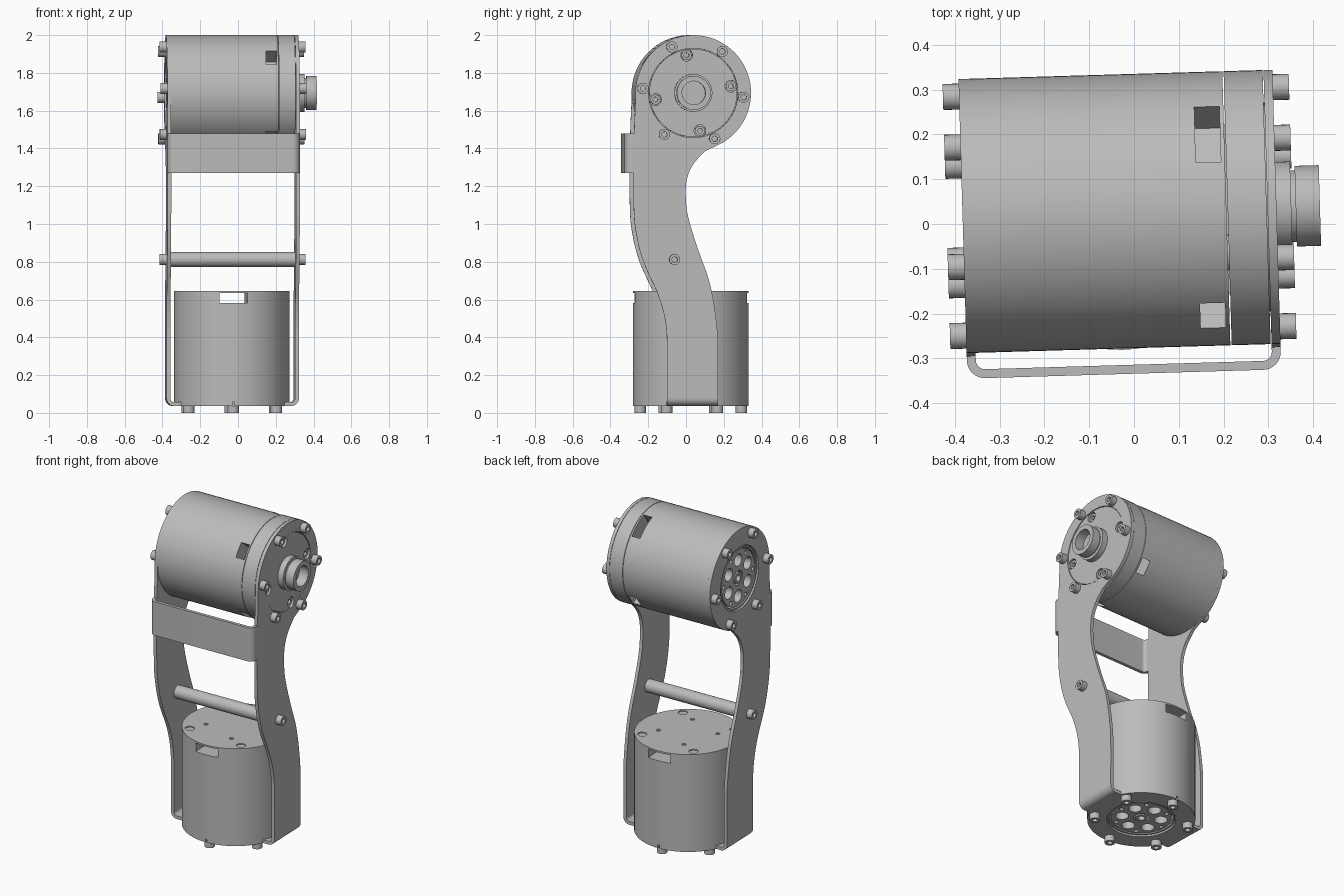
import bpy, bmesh, math
from mathutils import Vector, Matrix

if "Cube" in bpy.data.objects:
    bpy.data.objects.remove(bpy.data.objects["Cube"])

grey = bpy.data.materials.new("machined_grey")
grey.use_nodes = True
grey.diffuse_color = (0.5, 0.5, 0.5, 1)
grey.node_tree.nodes["Principled BSDF"].inputs["Base Color"].default_value = (0.5, 0.5, 0.5, 1)

X, Y, Z = Vector((1, 0, 0)), Vector((0, 1, 0)), Vector((0, 0, 1))
LEFT, RIGHT, THICK = -0.382, 0.319, 0.02      # outer faces of the two side plates
R = 0.306                                     # motor radius
BASE = 0.037                                  # underside of the bracket
HEAD = Vector((0, 0.029, 1.694))              # upper motor axis
FOOT = Vector((-0.032, 0.026, 0))             # lower motor axis
parts = []


def finish(name, bm):
    bmesh.ops.remove_doubles(bm, verts=bm.verts, dist=1e-5)
    bmesh.ops.recalc_face_normals(bm, faces=bm.faces)
    mesh = bpy.data.meshes.new(name)
    bm.to_mesh(mesh)
    bm.free()
    mesh.materials.append(grey)
    ob = bpy.data.objects.new(name, mesh)
    bpy.context.collection.objects.link(ob)
    parts.append(ob)
    return ob


def place(origin, axis):
    """Matrix that takes +z to the axis; sideways x and y stay on world axes."""
    if abs(axis.z) > 0.5:
        side = X
    else:
        side = Y if abs(axis.x) > 0.5 else X
    return Matrix.Translation(origin) @ Matrix((side, axis.cross(side), axis)).transposed().to_4x4()


def lathe(name, profile, origin, axis, sides=72):
    """Revolve a closed (radius, height) profile."""
    bm = bmesh.new()
    m = place(origin, axis)
    rings = []
    for i in range(sides):
        a = math.tau * i / sides
        rings.append([bm.verts.new(m @ Vector((r * math.cos(a), r * math.sin(a), h))) for r, h in profile])
    n = len(profile)
    for i in range(sides):
        p, q = rings[i], rings[(i + 1) % sides]
        for j in range(n):
            k = (j + 1) % n
            if profile[j][0] + profile[k][0] > 0:
                bm.faces.new((p[j], q[j], q[k], p[k]))
    return finish(name, bm)


def prism(name, outline, m, depth):
    """Extrude a flat outline along the local z of a matrix."""
    bm = bmesh.new()
    face = bm.faces.new([bm.verts.new(m @ Vector((u, v, 0))) for u, v in outline])
    new = bmesh.ops.extrude_face_region(bm, geom=[face])["geom"]
    shift = (m.to_3x3() @ Z) * depth
    bmesh.ops.translate(bm, verts=[g for g in new if isinstance(g, bmesh.types.BMVert)], vec=shift)
    return finish(name, bm)


def cutter_holes(spots, axis, radius, depth):
    bm = bmesh.new()
    for s in spots:
        bmesh.ops.create_cone(bm, cap_ends=True, segments=24, radius1=radius, radius2=radius,
                              depth=depth, matrix=place(s, axis))
    return finish("cutter", bm)


def cutter_box(center, axis, size):
    bm = bmesh.new()
    bmesh.ops.create_cube(bm, size=1, matrix=place(center, axis) @ Matrix.Diagonal((*size, 1)))
    return finish("cutter", bm)


def cut(ob, cutter, operation='DIFFERENCE'):
    mod = ob.modifiers.new("cut", 'BOOLEAN')
    mod.object, mod.operation, mod.solver = cutter, operation, 'EXACT'
    bpy.context.view_layer.objects.active = ob
    bpy.ops.object.modifier_apply(modifier=mod.name)
    parts.remove(cutter)
    bpy.data.objects.remove(cutter)


def screw(name, base, axis, radius=0.029, height=0.036):
    bm = bmesh.new()
    bmesh.ops.create_cone(bm, cap_ends=True, segments=24, radius1=radius, radius2=radius, depth=height,
                          matrix=place(base + axis * height / 2, axis))
    bm.normal_update()
    cap = [max(bm.faces, key=lambda f: f.calc_center_median().dot(axis))]
    bmesh.ops.inset_individual(bm, faces=cap, thickness=radius * 0.5)
    bmesh.ops.inset_individual(bm, faces=cap, thickness=0.0005, depth=-height * 0.6)
    finish(name, bm)


def circle(center, u, v, radius, count, start):
    for i in range(count):
        a = math.radians(start) + math.tau * i / count
        yield center + radius * (u * math.cos(a) + v * math.sin(a))


def smooth(points, steps=6):
    """Catmull-Rom curve through the points."""
    p = [Vector(q) for q in points]
    p = [2 * p[0] - p[1]] + p + [2 * p[-1] - p[-2]]
    out = []
    for a, b, c, d in zip(p, p[1:], p[2:], p[3:]):
        for i in range(steps):
            t = i / steps
            out.append(0.5 * (2 * b + (c - a) * t + (2 * a - 5 * b + 4 * c - d) * t ** 2
                              + (3 * b - a - 3 * c + d) * t ** 3))
    return out + [p[-2]]


def motor(name, origin, axis, length, u, v):
    """Motor can with a recessed spoked rotor at its base."""
    body = lathe(name + "_body", [(0, 0.04), (0.195, 0.04), (0.195, 0), (R, 0), (R, length), (0, length)],
                 origin, axis)
    rotor = lathe(name + "_rotor", [(0.045, 0), (0.172, 0), (0.172, 0.05), (0.045, 0.05)], origin - axis * 0.01, axis)
    cut(rotor, cutter_holes(list(circle(origin, u, v, 0.112, 6, 30)), axis, 0.038, 0.2))
    cut(rotor, cutter_holes(list(circle(origin, u, v, 0.15, 6, 0)), axis, 0.012, 0.2))
    lathe(name + "_rotor_ring", [(0.18, 0), (0.19, 0), (0.19, 0.05), (0.18, 0.05)], origin - axis * 0.012, axis)
    lathe(name + "_shaft", [(0.02, 0), (0.036, 0), (0.036, 0.05), (0.02, 0.05)], origin - axis * 0.012, axis, 32)
    return body


# Side plates: round head on an S-shaped arm
head_arc = [(HEAD.y + R * math.cos(a), HEAD.z + R * math.sin(a))
            for a in (math.radians(-62 + 242 * i / 48) for i in range(49))]
front_edge = smooth([(-0.277, 1.66), (-0.285, 1.45), (-0.287, 1.12), (-0.275, 0.96), (-0.235, 0.8),
                     (-0.155, 0.62), (-0.118, 0.48), (-0.11, 0.35), (-0.11, 0.08)])
back_edge = smooth([(0.16, 0.08), (0.16, 0.35), (0.155, 0.45), (0.135, 0.6), (0.107, 0.72), (0.06, 0.85),
                    (0.012, 1.0), (-0.008, 1.1), (-0.008, 1.22), (0.025, 1.31), (0.09, 1.385)])
outline = head_arc + front_edge + back_edge
for side, x, hole in (("right", LEFT, 0.195), ("left", RIGHT - THICK, 0.236)):
    plate = prism(side + "_side_plate", outline, place(Vector((x, 0, 0)), X), THICK)
    cut(plate, lathe("cutter", [(0, -1), (hole, -1), (hole, 1), (0, 1)], HEAD, X))


# Bent sheet channels joining the plates
def channel(name, m, leg, depth, bend=0.04):
    def run(inset):
        r = bend - inset
        left = [(LEFT + bend - r * math.cos(a), bend - r * math.sin(a))
                for a in (math.pi / 2 * i / 8 for i in range(9))]
        right = [(LEFT + RIGHT - u, w) for u, w in reversed(left)]
        return [(LEFT + inset, leg)] + left + right + [(RIGHT - inset, leg)]
    return prism(name, run(0) + run(THICK)[::-1], m, depth)


channel("front_strap", Matrix.Translation((0, -0.334, 1.27)), 0.06, 0.21)
upright = Matrix.Translation((0, 0.16, BASE)) @ Matrix.Rotation(math.pi / 2, 4, 'X')
base = channel("base_bracket", upright, 0.045, 0.27)
foot = FOOT + Z * BASE
cut(base, lathe("cutter", [(0, 0), (R, 0), (R, THICK), (0, THICK)], foot, Z), 'UNION')
cut(base, lathe("cutter", [(0, -1), (0.195, -1), (0.195, 1), (0, 1)], foot, Z))
cut(base, cutter_box(foot + Y * R, Z, (0.012, 0.12, 0.1)))
cut(base, cutter_box(foot - Y * R, Z, (0.012, 0.12, 0.1)))

# Lower motor, with a cable slot through it and holes in its lid
low = motor("lower_motor", foot + Z * THICK, Z, 0.645 - BASE - THICK, X, Y)
cut(low, cutter_box(FOOT + Z * 0.609, Z, (0.15, 1, 0.052)))
lid = FOOT + Z * 0.645
cut(low, cutter_holes(list(circle(lid, X, Y, 0.262, 4, 40)), Z, 0.027, 0.012))
cut(low, cutter_holes(list(circle(lid, X, Y, 0.17, 4, 25)), Z, 0.013, 0.016))

# Upper motor, with four cable slots near its cover
high = motor("upper_motor", HEAD + X * (LEFT + THICK), X, 0.569, Y, Z)
for angle, width in ((56, 0.15), (236, 0.15), (142, 0.09), (322, 0.09)):
    a = math.radians(angle)
    out = Vector((0, math.cos(a), math.sin(a)))
    slot = cutter_box(HEAD + X * 0.17 + out * 0.29, out, (0.056, width, 0.16))
    cut(high, slot)

# Output cover, hub and recessed cover screws
cover = lathe("output_cover", [(0, 0), (R, 0), (R, 0.087), (0.233, 0.087), (0.233, 0.106), (0, 0.106)],
              HEAD + X * 0.21, X)
face = HEAD + X * 0.316
cut(cover, cutter_holes(list(circle(face, Y, Z, 0.203, 4, 100)), X, 0.031, 0.08))
for spot in circle(face - X * 0.04, Y, Z, 0.203, 4, 100):
    screw("cover_screw", spot, X, 0.026, 0.03)
lathe("output_hub", [(0, -0.01), (0.1, -0.01), (0.1, 0.036), (0.08, 0.036), (0.08, 0.046), (0.09, 0.046),
                     (0.09, 0.1), (0.062, 0.1), (0.062, 0.04), (0, 0.04)], face, X)

# Mounting screws
for spot in circle(HEAD, Y, Z, 0.268, 6, -5):
    screw("left_mount_screw", spot + X * RIGHT, X)
    screw("right_mount_screw", spot + X * LEFT, -X)
for spot in circle(foot, X, Y, 0.268, 6, 30):
    screw("base_mount_screw", spot, -Z, 0.03, BASE)

# Cross rod and its end screws
rod = Vector((0, -0.07, 0.812))
lathe("cross_rod", [(0, 0), (0.04, 0), (0.04, RIGHT - LEFT - 2 * THICK), (0, RIGHT - LEFT - 2 * THICK)],
      rod + X * (LEFT + THICK), X, 32)
screw("left_rod_screw", rod + X * RIGHT, X)
screw("right_rod_screw", rod + X * LEFT, -X)

# Slight turn of the whole assembly, then smooth shading
bpy.ops.object.select_all(action='DESELECT')
for ob in parts:
    ob.data.transform(Matrix.Rotation(math.radians(1.7), 4, 'Z'))
    ob.select_set(True)
bpy.context.view_layer.objects.active = parts[0]
bpy.ops.object.shade_smooth_by_angle(angle=math.radians(30))
